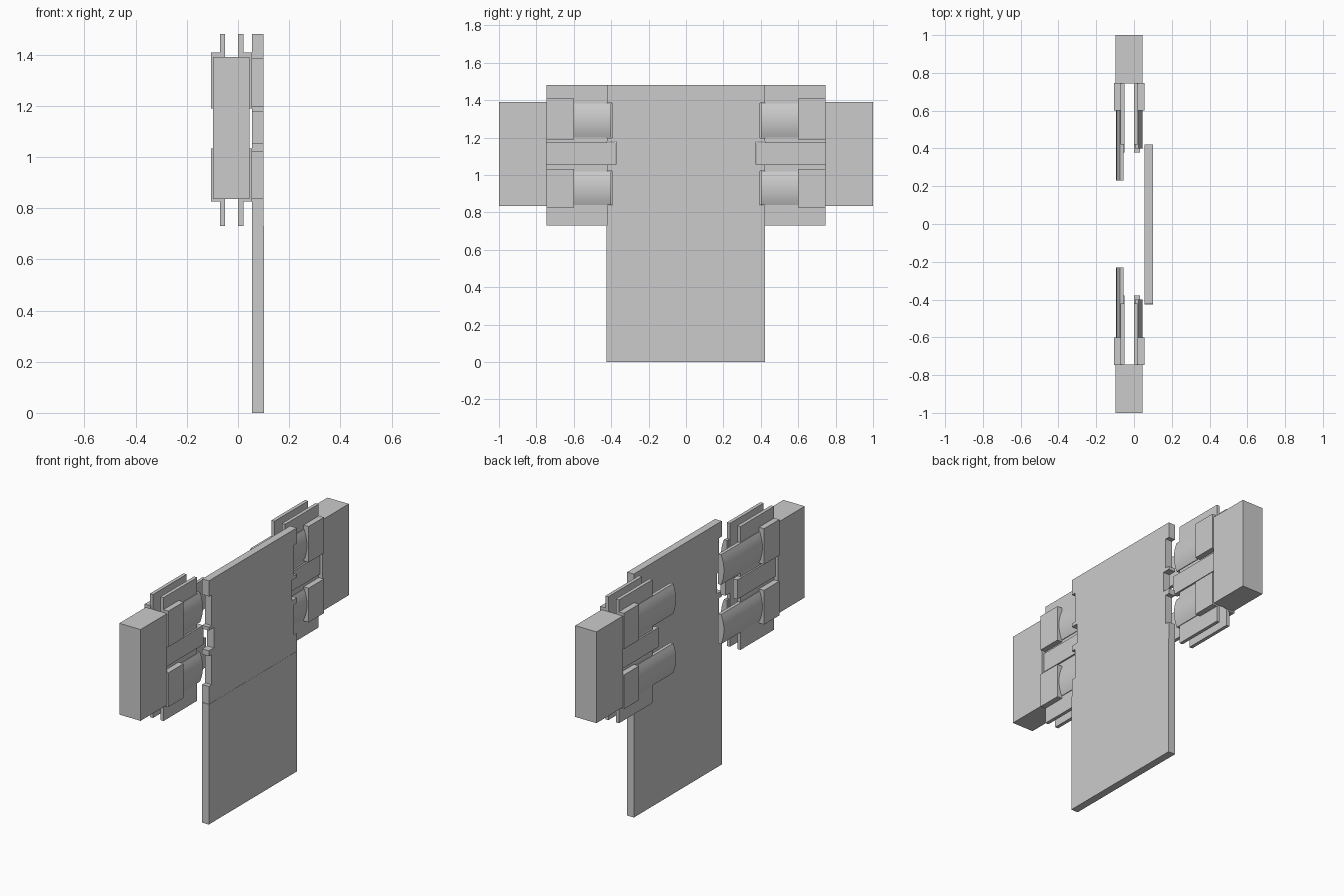
import bpy, bmesh, math
from mathutils import Vector

if "Cube" in bpy.data.objects:
    bpy.data.objects.remove(bpy.data.objects["Cube"])

MID_X = -0.025  # middle of each bracket's thickness


def make_mesh(name, bm, smooth=False):
    bmesh.ops.recalc_face_normals(bm, faces=bm.faces[:])
    me = bpy.data.meshes.new(name)
    bm.to_mesh(me)
    bm.free()
    ob = bpy.data.objects.new(name, me)
    bpy.context.collection.objects.link(ob)
    if smooth:
        bpy.ops.object.select_all(action='DESELECT')
        ob.select_set(True)
        bpy.context.view_layer.objects.active = ob
        bpy.ops.object.shade_smooth_by_angle(angle=math.radians(35))
    return ob


def prism(name, points, offset, smooth=False):
    """Extrude a closed planar outline along an offset."""
    bm = bmesh.new()
    face = bm.faces.new([bm.verts.new(p) for p in points])
    ret = bmesh.ops.extrude_face_region(bm, geom=[face], use_keep_orig=True)
    verts = [g for g in ret['geom'] if isinstance(g, bmesh.types.BMVert)]
    bmesh.ops.translate(bm, verts=verts, vec=Vector(offset))
    return make_mesh(name, bm, smooth)


def box(name, x, y, z):
    pts = [(x[0], y[0], z[0]), (x[1], y[0], z[0]), (x[1], y[0], z[1]), (x[0], y[0], z[1])]
    return prism(name, pts, (0, y[1] - y[0], 0))


def both_sides(a, b, side):
    """Span from a to b, flipped to the -y end when side is -1."""
    return sorted((side * a, side * b))


def grip(name, base, edge, peak, y, z):
    """Bar with a shallow curved outer face."""
    steps = 10
    cz, hz = (z[0] + z[1]) / 2, (z[1] - z[0]) / 2
    pts = [(base, y[0], z[1]), (base, y[0], z[0])]
    for i in range(steps + 1):
        t = -1 + 2 * i / steps
        pts.append((edge + (peak - edge) * (1 - t * t), y[0], cz + hz * t))
    return prism(name, pts, (0, y[1] - y[0], 0), smooth=True)


# Central plate: plain lower half, upper half notched for the finger ends
box("lower_plate", (0.055, 0.101), (-0.425, 0.422), (0, 0.73))
edge = [(0.422, 0.73)]
for z0, z1, depth in ((0.838, 1.022, 0.395), (1.055, 1.178, 0.375), (1.198, 1.385, 0.395)):
    edge += [(0.422, z0), (depth, z0), (depth, z1), (0.422, z1)]
edge.append((0.422, 1.48))
outline = edge + [(-y, z) for y, z in reversed(edge)]
prism("upper_plate", [(0.055, y, z) for y, z in outline], (0.045, 0, 0))

# Bracket at each end
for side, end in ((1, "right"), (-1, "left")):
    box(f"{end}_end_block", (-0.098, 0.045), both_sides(0.745, 1.0, side), (0.835, 1.39))

    for flip, face in ((1, "back"), (-1, "front")):
        def across(a, b):
            return sorted((MID_X + flip * a, MID_X + flip * b))

        # Flat cheek and middle finger
        box(f"{end}_{face}_cheek", across(0.025, 0.046), both_sides(0.422, 0.745, side), (0.73, 1.48))
        box(f"{end}_{face}_middle_finger", across(0.025, 0.056), both_sides(0.378, 0.746, side), (1.057, 1.175))

        # Curved fingers held by clamp blocks; the front pair is longer
        reach = 0.40 if flip == 1 else 0.23
        for label, gz, cz in (("lower", (0.84, 1.02), (0.825, 1.033)), ("upper", (1.2, 1.383), (1.19, 1.408))):
            grip(f"{end}_{face}_{label}_finger", MID_X + flip * 0.03, MID_X + flip * 0.05,
                 MID_X + flip * 0.069, both_sides(reach, 0.65, side), gz)
            box(f"{end}_{face}_{label}_clamp", across(0.04, 0.08), both_sides(0.6, 0.747, side), cz)
